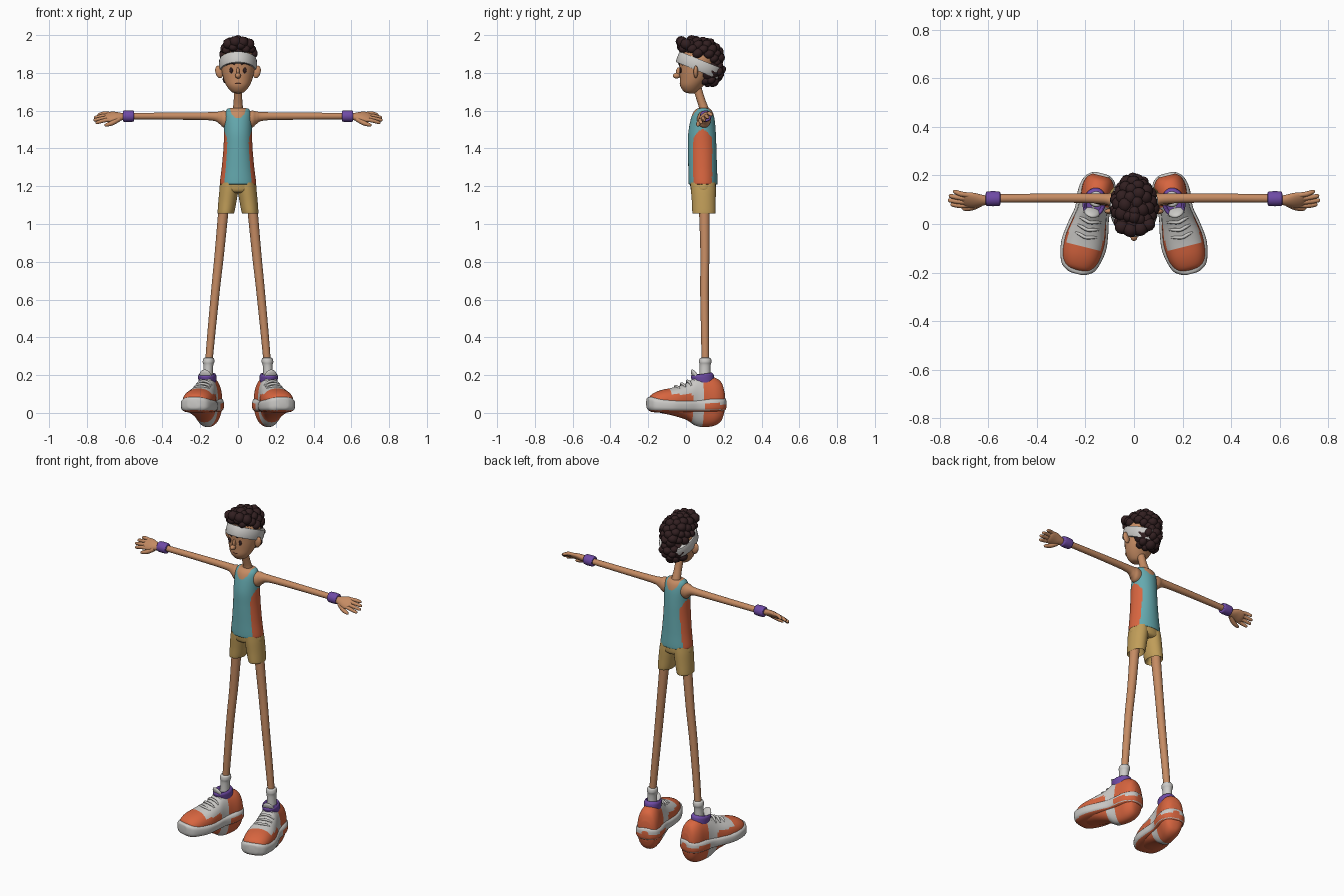
import bpy, bmesh, math, random
from math import sin, cos, pi, radians
from mathutils import Matrix, Vector

if "Cube" in bpy.data.objects:
    bpy.data.objects.remove(bpy.data.objects["Cube"])
random.seed(4)


def material(name, r, g, b):
    m = bpy.data.materials.new(name)
    m.use_nodes = True
    m.diffuse_color = (r, g, b, 1)
    m.node_tree.nodes["Principled BSDF"].inputs["Base Color"].default_value = (r, g, b, 1)
    return m


SKIN = material("skin", .56, .26, .125)
LIP = material("lip", .22, .07, .04)
HAIR = material("dark_hair", .032, .014, .015)
TEAL = material("teal_cloth", .13, .40, .43)
ORANGE = material("orange", .68, .13, .05)
SAND = material("sand_cloth", .53, .34, .10)
PURPLE = material("purple", .16, .07, .38)
WHITE = material("soft_white", .60, .59, .57)


def finish(bm, name, mats, mirror=False):
    me = bpy.data.meshes.new(name)
    bm.to_mesh(me)
    bm.free()
    for m in mats:
        me.materials.append(m)
    ob = bpy.data.objects.new(name, me)
    bpy.context.collection.objects.link(ob)
    bpy.ops.object.select_all(action='DESELECT')
    ob.select_set(True)
    bpy.context.view_layer.objects.active = ob
    bpy.ops.object.shade_smooth_by_angle(angle=radians(50))
    if mirror:
        ob.modifiers.new("mirror", 'MIRROR').use_mirror_merge = False
    return ob


def smooth_rows(rows, sub):
    """Catmull-Rom interpolation between control rows."""
    out = []
    for i in range(len(rows) - 1):
        a, b, c, d = (rows[max(i - 1, 0)], rows[i], rows[i + 1], rows[min(i + 2, len(rows) - 1)])
        for k in range(sub):
            t = k / sub
            out.append([q + .5 * t * (r - p + t * (2 * p - 5 * q + 4 * r - s + t * (3 * (q - r) + s - p)))
                        for p, q, r, s in zip(a, b, c, d)])
    return out + [list(rows[-1])]


def loft(name, rows, mats, axis='z', rule=None, power=2, sub=5, segs=32, m=Matrix(), mirror=False):
    """Skin rings (along, centre u, centre v, radius u, radius v)."""
    bm = bmesh.new()
    rings = []
    for t, u, v, ru, rv in smooth_rows(rows, sub):
        ring = []
        for i in range(segs):
            c, s = cos(2 * pi * i / segs), sin(2 * pi * i / segs)
            a = u + ru * math.copysign(abs(c) ** (2 / power), c)
            b = v + rv * math.copysign(abs(s) ** (2 / power), s)
            ring.append(bm.verts.new({'z': (a, b, t), 'x': (t, a, b), 'y': (a, t, b)}[axis]))
        rings.append(ring)
    for r, q in zip(rings, rings[1:]):
        for i in range(segs):
            j = (i + 1) % segs
            bm.faces.new((r[i], r[j], q[j], q[i]))
    bm.faces.new(rings[0])
    bm.faces.new(rings[-1])
    bmesh.ops.recalc_face_normals(bm, faces=bm.faces[:])
    if rule:
        for f in bm.faces:
            f.material_index = int(rule(f.calc_center_median()))
    bm.transform(m)
    return finish(bm, name, mats, mirror)


def blob(name, parts, mat, mirror=False, detail=3):
    """One object of ellipsoids (centre, radii, rotation)."""
    bm = bmesh.new()
    for c, r, rot in parts:
        bmesh.ops.create_icosphere(bm, subdivisions=detail, radius=1,
                                   matrix=Matrix.Translation(c) @ rot @ Matrix.Diagonal((*r, 1)))
    return finish(bm, name, [mat], mirror)


def tube(name, pts, radii, mat, m=Matrix(), mirror=False, segs=10):
    """Tapered round tube along a smoothed path."""
    bm = bmesh.new()
    rows = smooth_rows([(*p, r) for p, r in zip(pts, radii)], 4)
    ps = [Vector(r[:3]) for r in rows]
    rings = []
    for i, row in enumerate(rows):
        d = ps[min(i + 1, len(ps) - 1)] - ps[max(i - 1, 0)]
        q = d.to_track_quat('Z', 'Y')
        rings.append([bm.verts.new(ps[i] + q @ Vector((cos(2 * pi * k / segs), sin(2 * pi * k / segs), 0)) * row[3])
                      for k in range(segs)])
    for r, q in zip(rings, rings[1:]):
        for k in range(segs):
            bm.faces.new((r[k], r[k - 1], q[k - 1], q[k]))
    bm.faces.new(rings[0])
    bm.faces.new(rings[-1])
    bmesh.ops.recalc_face_normals(bm, faces=bm.faces[:])
    bm.transform(m)
    return finish(bm, name, [mat], mirror)


I = Matrix()

# head, neck and face
loft("head", [(1.692, 0, .03, .012, .015), (1.70, 0, .025, .035, .035), (1.73, 0, .03, .06, .06),
              (1.77, 0, .045, .077, .078), (1.82, 0, .055, .088, .09), (1.87, 0, .06, .09, .095),
              (1.92, 0, .065, .07, .08)], [SKIN])
loft("neck", [(1.56, 0, .10, .035, .035), (1.61, 0, .095, .027, .026), (1.67, 0, .075, .022, .023),
              (1.75, 0, .05, .023, .025)], [SKIN])
blob("nose", [((0, -.05, 1.785), (.015, .02, .015), I), ((0, -.037, 1.805), (.009, .016, .025), I)], SKIN)
blob("ears", [((.1, .052, 1.805), (.02, .012, .034), Matrix.Rotation(radians(15), 4, 'Y'))], SKIN, True)
blob("eyes", [((.036, -.029, 1.813), (.009, .006, .015), I)], HAIR, True)
tube("eyebrows", [(.016, -.036, 1.845), (.036, -.034, 1.855), (.06, -.016, 1.843)], [.004, .006, .003], HAIR, mirror=True)
tube("mouth", [(-.03, -.016, 1.752), (-.014, -.029, 1.744), (.014, -.029, 1.744), (.03, -.016, 1.752)],
     [.002, .003, .003, .002], LIP)

# tilted headband
band_at = Vector((0, .07, 1.84))
tilt = Matrix.Rotation(radians(-22), 4, 'X')
normal = tilt @ Vector((0, 0, 1))
loft("headband", [(-.03, 0, 0, .093, .117), (-.024, 0, 0, .099, .123), (.024, 0, 0, .1, .124),
                  (.03, 0, 0, .095, .118)], [WHITE], sub=2, segs=48, m=Matrix.Translation(band_at) @ tilt)

# curly hair: solid base plus scattered curls
domes = [(Vector((0, .07, 1.895)), Vector((.078, .108, .078)), 75),
         (Vector((0, .115, 1.81)), Vector((.078, .068, .062)), 60)]
lean = Matrix.Rotation(radians(-14), 4, 'X')
curls = [(domes[0][0] + normal * .015, (.084, .105, .07), tilt), (domes[1][0], (.086, .075, .065), I)]
for centre, radii, count in domes:
    for i in range(count):
        z = 1 - 2 * (i + .5) / count
        a, w = i * 2.39996, math.sqrt(1 - z * z)
        p = centre + lean @ Vector((w * cos(a) * radii.x, w * sin(a) * radii.y, z * radii.z))
        h = (p - band_at).dot(normal)
        if h > .045 or (h < -.04 and p.y > .1) or (p.y > .165 and random.random() < .5):
            r = random.uniform(.022, .03)
            curls.append((p, (r, r * 1.1, r * .9), Matrix.Rotation(random.random(), 4, 'X')))
for x, y in ((-.05, -.012), (-.015, -.025), (.025, -.02), (.058, 0), (.0, .03)):
    curls.append(((x, y, 1.97 - abs(x) * .3), (.03, .03, .03), I))
blob("curly_hair", curls, HAIR, detail=2)


# vest with side panels and scooped neck
def vest_rule(p):
    if p.z > 1.5 and (p.x / .042) ** 2 + ((p.z - 1.62) / .06) ** 2 < 1:
        return 2
    return abs(p.y - .088) < .05 * min(1, max(0, (1.5 - p.z) / .05)) ** .5


loft("vest", [(1.215, 0, .09, .088, .07), (1.217, 0, .09, .096, .077), (1.30, 0, .088, .086, .076),
              (1.40, 0, .086, .077, .075), (1.48, 0, .085, .074, .073), (1.55, 0, .088, .072, .064),
              (1.59, 0, .09, .067, .052), (1.61, 0, .092, .055, .035), (1.613, 0, .092, .04, .02)],
     [TEAL, ORANGE, SKIN], rule=vest_rule, segs=96, sub=10)

# shorts
loft("shorts_waist", [(1.165, 0, .092, .06, .05), (1.18, 0, .092, .098, .066), (1.23, 0, .09, .09, .07)], [SAND])
loft("shorts_legs", [(1.10, .07, .095, .03, .04), (1.062, .066, .095, .038, .054), (1.06, .064, .095, .044, .061),
                     (1.12, .056, .094, .048, .063), (1.18, .048, .092, .05, .066), (1.22, .044, .09, .046, .066)],
     [SAND], mirror=True)

# legs and socks
loft("legs", [(.25, .156, .103, .019, .02), (.40, .143, .101, .021, .021), (.65, .119, .098, .023, .023),
              (.85, .098, .1, .025, .024), (1.15, .07, .096, .028, .03)], [SKIN], mirror=True)
loft("socks", [(.12, .16, .1, .03, .034), (.2, .159, .1, .026, .029), (.25, .157, .101, .026, .029),
               (.27, .156, .102, .031, .033), (.288, .155, .102, .028, .03), (.292, .155, .102, .021, .022)],
     [WHITE], mirror=True)

# arms and wristbands
loft("arms", [(.03, .092, 1.55, .035, .04), (.075, .096, 1.555, .036, .045), (.1, .1, 1.563, .027, .032),
              (.14, .105, 1.57, .021, .022), (.3, .107, 1.571, .019, .019), (.6, .105, 1.571, .017, .017)],
     [SKIN], axis='x', mirror=True)
loft("wristbands", [(.55, .104, 1.571, .022, .022), (.554, .104, 1.571, .029, .029), (.58, .104, 1.571, .031, .031),
                    (.606, .104, 1.571, .029, .029), (.61, .104, 1.571, .022, .022)], [PURPLE], axis='x', mirror=True)

# hands, twisted so the thumb side hangs lower
twist = Matrix.Translation((0, .098, 1.568)) @ Matrix.Rotation(radians(38), 4, 'X')
loft("palms", [(.595, 0, 0, .016, .016), (.63, 0, .001, .027, .018), (.66, 0, .001, .037, .017),
               (.69, 0, -.002, .037, .014), (.705, 0, -.004, .028, .009)], [SKIN], axis='x', m=twist, mirror=True)
for n, (side, tip) in enumerate(((-1.5, .755), (-.5, .766), (.5, .762), (1.5, .745))):
    y = side * .0185
    tube(f"finger_{n + 1}", [(.67, y * .9, 0), (.71, y * 1.1, -.002), (tip - .012, y * 1.2, -.012),
                             (tip - .003, y * 1.2, -.016), (tip, y * 1.2, -.017)],
         [.01, .0105, .009, .006, .001], SKIN, m=twist, mirror=True)
tube("thumb", [(.63, -.018, -.002), (.665, -.043, -.008), (.692, -.053, -.012), (.704, -.056, -.014), (.707, -.057, -.014)],
     [.013, .013, .010, .006, .001], SKIN, m=twist, mirror=True)

# shoes, toes turned out
foot = Matrix.Translation((.16, .1, 0)) @ Matrix.Rotation(radians(14), 4, 'Z')
loft("shoe_soles", [(-.314, 0, .053, .02, .02), (-.308, 0, .05, .042, .032), (-.28, 0, .044, .074, .04),
                    (-.2, 0, .038, .094, .038), (-.12, 0, .036, .086, .036), (-.05, 0, .037, .073, .037),
                    (.03, 0, .041, .078, .041), (.08, 0, .043, .066, .041), (.105, 0, .046, .042, .034),
                    (.112, 0, .046, .02, .02)], [WHITE, ORANGE], axis='y', power=3.2, segs=48, m=foot, mirror=True,
     rule=lambda p: p.z < .014 or (p.y > -.02 and .018 < p.z < .048))
loft("shoe_uppers", [(-.302, 0, .055, .03, .022), (-.285, 0, .058, .058, .042), (-.24, 0, .06, .077, .06),
                     (-.17, 0, .06, .082, .075), (-.1, 0, .06, .071, .097), (-.05, 0, .06, .062, .128),
                     (0, 0, .06, .062, .135), (.05, 0, .06, .065, .128), (.085, 0, .06, .055, .105),
                     (.102, 0, .06, .035, .06)], [WHITE, ORANGE], axis='y', power=2.3, segs=48, m=foot, mirror=True,
     rule=lambda p: p.y > -.015 or (p.y < -.2 and p.z > .062) or (p.y < -.08 and p.z < .098))
loft("shoe_collars", [(.1, 0, .02, .04, .05), (.18, 0, .015, .047, .06), (.2, 0, .012, .046, .06),
                      (.207, 0, .01, .038, .05), (.195, 0, .01, .03, .04)], [PURPLE],
     m=foot @ Matrix.Rotation(radians(8), 4, 'X'), mirror=True)
blob("shoe_tongues", [(foot @ Vector((0, -.05, .19)), (.034, .014, .045),
                       Matrix.Rotation(radians(14), 4, 'Z') @ Matrix.Rotation(radians(30), 4, 'X'))], WHITE, True)
for n in range(4):
    y, ru, rv = -.16 + n * .032, .081 - n * .006, .078 + n * .014
    xs = [-.045, -.025, 0, .025, .045]
    tube(f"shoe_lace_{n + 1}", [(x, y + abs(x) * .25, .063 + rv * math.sqrt(1 - (x / ru) ** 2)) for x in xs],
         [.004, .007, .007, .007, .004], WHITE, m=foot, mirror=True, segs=8)
